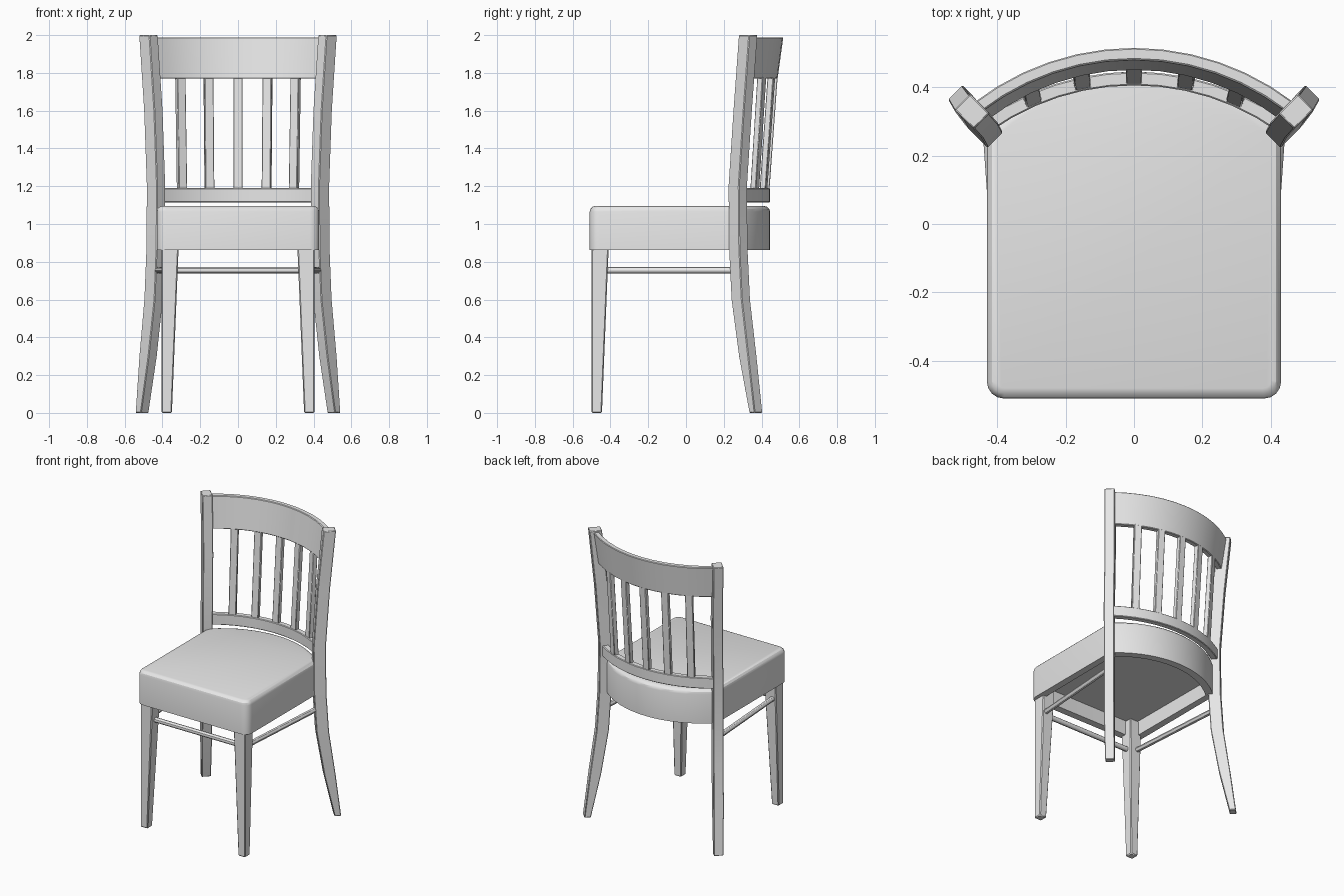
import bpy, bmesh
from math import sin, cos, pi, sqrt
from mathutils import Vector

if "Cube" in bpy.data.objects:
    bpy.data.objects.remove(bpy.data.objects["Cube"], do_unlink=True)

GREY = (0.8, 0.8, 0.8, 1)
grey = bpy.data.materials.new("plain_grey")
grey.use_nodes = True
grey.diffuse_color = GREY
grey.node_tree.nodes["Principled BSDF"].inputs["Base Color"].default_value = GREY


def finish(name, bm, bevel=0.0):
    bmesh.ops.recalc_face_normals(bm, faces=bm.faces)
    mesh = bpy.data.meshes.new(name)
    bm.to_mesh(mesh)
    bm.free()
    mesh.materials.append(grey)
    ob = bpy.data.objects.new(name, mesh)
    bpy.context.collection.objects.link(ob)
    bpy.ops.object.select_all(action='DESELECT')
    ob.select_set(True)
    bpy.context.view_layer.objects.active = ob
    bpy.ops.object.shade_smooth_by_angle(angle=pi / 6)
    if bevel:
        mod = ob.modifiers.new("soft_edges", 'BEVEL')
        mod.width = bevel
        mod.segments = 1
    return ob


def loft(name, rings, bevel=0.0):
    """Skin a row of equal rings and cap both ends."""
    bm = bmesh.new()
    rows = [[bm.verts.new(p) for p in ring] for ring in rings]
    n = len(rows[0])
    for a, b in zip(rows, rows[1:]):
        for i in range(n):
            j = (i + 1) % n
            bm.faces.new((a[i], a[j], b[j], b[i]))
    bm.faces.new(rows[0])
    bm.faces.new(rows[-1])
    return finish(name, bm, bevel)


def section(centre, u, v, width, depth):
    """Rectangle about a centre, spanned by two unit directions."""
    c, u, v = Vector(centre), Vector(u) * width / 2, Vector(v) * depth / 2
    return [c - u - v, c + u - v, c + u + v, c - u + v]


def on_arc(angle, radius, centre_y, z):
    return Vector((radius * sin(angle), centre_y + radius * cos(angle), z))


def curved_rail(name, centre_y, span, low, high, thick, steps=12):
    """Rail bent about a vertical axis; low and high are (inner radius, z)."""
    rings = []
    for i in range(steps + 1):
        a = span * (2 * i / steps - 1)
        rings.append([on_arc(a, low[0], centre_y, low[1]),
                      on_arc(a, low[0] + thick, centre_y, low[1]),
                      on_arc(a, high[0] + thick, centre_y, high[1]),
                      on_arc(a, high[0], centre_y, high[1])])
    loft(name, rings, 0.004)


def rod(name, start, end, radius=0.017, sides=12):
    start, end = Vector(start), Vector(end)
    u = (end - start).cross(Vector((0, 0, 1))).normalized()
    v = Vector((0, 0, 1))
    loft(name, [[p + radius * (u * cos(2 * pi * i / sides) + v * sin(2 * pi * i / sides))
                 for i in range(sides)] for p in (start, end)])


# Seat: rounded front corners, bowed back, soft top and hollow underside
HALF, FRONT, BACK, BOW, CORNER = 0.43, -0.51, 0.445, 0.62, 0.05
outline = []
for i in range(5):
    a = pi / 2 * i / 4
    outline.append((HALF - CORNER + CORNER * sin(a), FRONT + CORNER - CORNER * cos(a)))
for i in range(9):
    x = HALF * (1 - i / 8)
    outline.append((x, BACK - BOW + sqrt(BOW ** 2 - x ** 2)))
outline += [(-x, y) for x, y in reversed(outline[:-1])]
bm = bmesh.new()
bottom = bm.faces.new([bm.verts.new((x, y, 0.862)) for x, y in outline])
top = bmesh.ops.extrude_face_region(bm, geom=[bottom], use_keep_orig=True)["geom"]
bmesh.ops.translate(bm, vec=(0, 0, 0.233),
                    verts=[g for g in top if isinstance(g, bmesh.types.BMVert)])
bmesh.ops.recalc_face_normals(bm, faces=bm.faces)
bm.faces.ensure_lookup_table()
bottom = min(bm.faces, key=lambda f: f.calc_center_median().z)
bmesh.ops.inset_region(bm, faces=[bottom], thickness=0.05)
bmesh.ops.inset_region(bm, faces=[bottom], thickness=0.001, depth=-0.1)
rim = [e for e in bm.edges if all(v.co.z > 1.09 for v in e.verts)]
bmesh.ops.bevel(bm, geom=rim, offset=0.03, segments=3, profile=0.5, affect='EDGES')
finish("seat", bm)

# Back posts: one sweeping piece each from foot to top, set on the diagonal
POST = [  # z, x, y, width, depth
    (0.0, 0.508, 0.37, 0.06, 0.042), (0.3, 0.476, 0.327, 0.065, 0.072),
    (0.6, 0.447, 0.29, 0.065, 0.08), (0.87, 0.436, 0.277, 0.065, 0.08),
    (1.2, 0.434, 0.274, 0.065, 0.08), (1.6, 0.448, 0.3, 0.065, 0.08),
    (2.0, 0.474, 0.329, 0.065, 0.08)]
D = sqrt(0.5)
for side, s in (("left", 1), ("right", -1)):
    loft(side + "_back_post",
         [section((s * x, y, z), (s * D, -D, 0), (s * D, D, 0), w, d)
          for z, x, y, w, d in POST], 0.004)

    # Front legs: tapered on the inner faces only
    loft(side + "_front_leg",
         [section((s * (0.405 - w / 2), -0.5 + w / 2, z), (1, 0, 0), (0, 1, 0), w, w)
          for z, w in ((0, 0.055), (0.86, 0.09), (0.963, 0.09))], 0.006)

    # Side stretchers
    rod(side + "_stretcher", (s * 0.375, -0.45, 0.755), (s * 0.425, 0.27, 0.755))
rod("front_stretcher", (-0.36, -0.455, 0.755), (0.36, -0.455, 0.755))

# Back rest: two bowed rails
curved_rail("lower_back_rail", -0.315, 0.62, (0.72, 1.115), (0.72, 1.19), 0.04)
curved_rail("top_back_rail", -0.25, 0.66, (0.7, 1.77), (0.73, 1.988), 0.035)

# Slats fan slightly outwards between the rails
for k in range(-2, 3):
    rings = []
    for angle, radius, cy, z in ((0.206 * k, 0.74, -0.315, 1.17),
                                 (0.219 * k, 0.72, -0.25, 1.79)):
        u = (cos(angle), -sin(angle), 0)
        v = (sin(angle), cos(angle), 0)
        rings.append(section(on_arc(angle, radius, cy, z), u, v, 0.048, 0.032))
    loft("back_slat_%d" % (k + 3), rings, 0.003)
